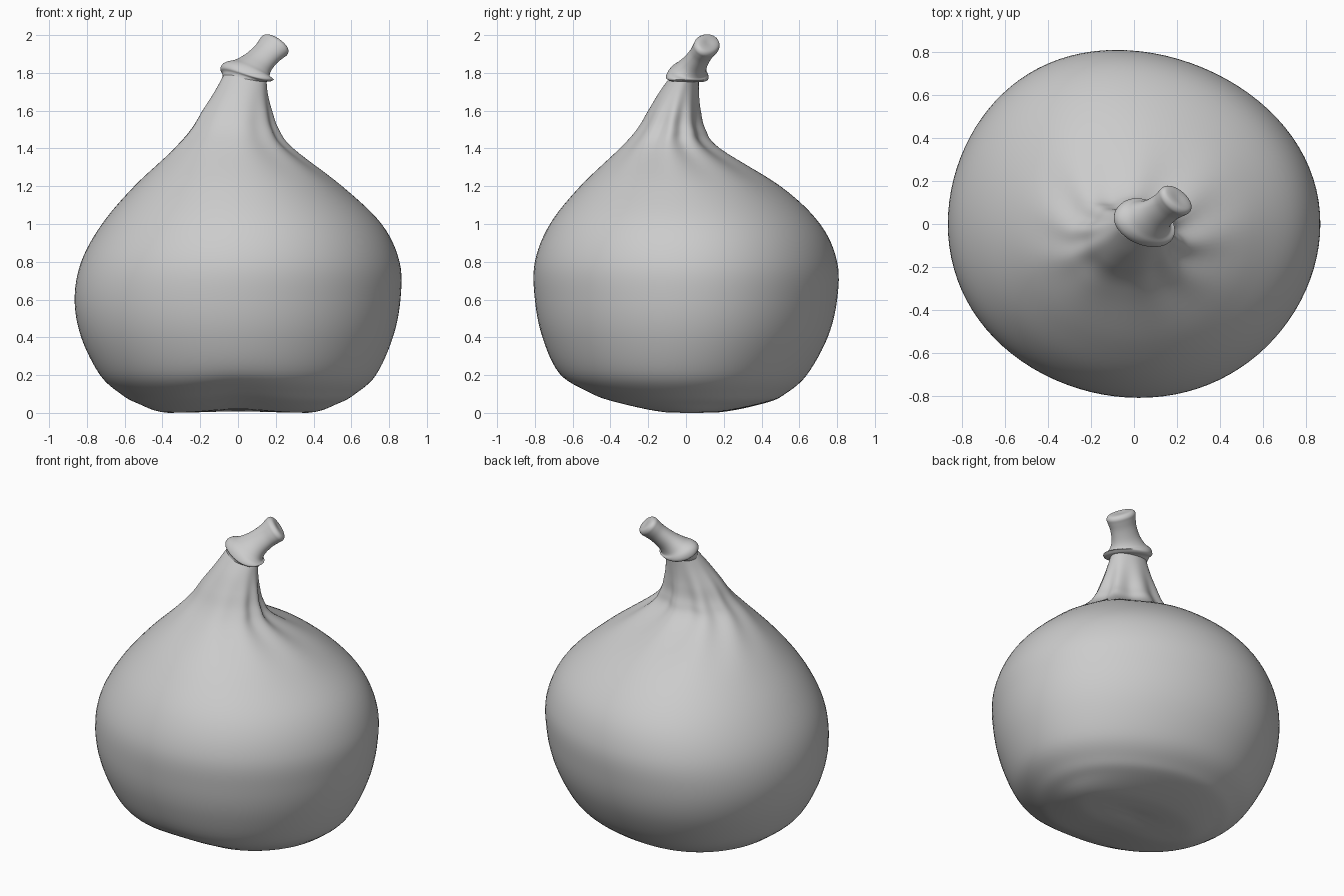
import bpy
import bmesh
from math import sin, cos, pi, exp
from mathutils import Vector

cube = bpy.data.objects.get("Cube")
if cube:
    bpy.data.objects.remove(cube, do_unlink=True)

SEGMENTS = 96

grey = bpy.data.materials.new("plain grey")
grey.use_nodes = True
grey.diffuse_color = (0.6, 0.6, 0.6, 1)
grey.node_tree.nodes["Principled BSDF"].inputs["Base Color"].default_value = grey.diffuse_color


def smooth_rows(rows, steps):
    """Catmull-Rom interpolation through the rows of a profile."""
    out = []
    for i in range(len(rows) - 1):
        quad = (rows[max(i - 1, 0)], rows[i], rows[i + 1], rows[min(i + 2, len(rows) - 1)])
        for s in range(steps):
            t = s / steps
            out.append([b + t / 2 * (c - a + t * (2 * a - 5 * b + 4 * c - d + t * (3 * (b - c) + d - a)))
                        for a, b, c, d in zip(*quad)])
    out.append(rows[-1])
    return out


def loft(name, rings):
    """Skin closed rings of points and cap both ends."""
    bm = bmesh.new()
    loops = [[bm.verts.new(p) for p in ring] for ring in rings]
    for low, high in zip(loops, loops[1:]):
        for i in range(len(low)):
            j = (i + 1) % len(low)
            bm.faces.new((low[i], low[j], high[j], high[i]))
    bm.faces.new(loops[0][::-1])
    bm.faces.new(loops[-1])
    bmesh.ops.recalc_face_normals(bm, faces=bm.faces)
    mesh = bpy.data.meshes.new(name)
    bm.to_mesh(mesh)
    bm.free()
    mesh.materials.append(grey)
    obj = bpy.data.objects.new(name, mesh)
    bpy.context.collection.objects.link(obj)
    for poly in mesh.polygons:
        poly.use_smooth = True


# Fruit body: height, then left/right and front/back limits
body_profile = [
    (0.01, -0.03, 0.03, -0.02, 0.03),
    (0.0, -0.37, 0.37, -0.17, 0.2),
    (0.05, -0.53, 0.53, -0.42, 0.43),
    (0.1, -0.62, 0.62, -0.54, 0.53),
    (0.2, -0.73, 0.73, -0.67, 0.64),
    (0.4, -0.83, 0.82, -0.76, 0.75),
    (0.6, -0.865, 0.86, -0.8, 0.8),
    (0.8, -0.83, 0.855, -0.8, 0.8),
    (1.0, -0.72, 0.76, -0.72, 0.71),
    (1.2, -0.55, 0.55, -0.56, 0.5),
    (1.4, -0.34, 0.28, -0.35, 0.17),
    (1.5, -0.25, 0.205, -0.26, 0.095),
    (1.6, -0.19, 0.175, -0.2, 0.075),
    (1.7, -0.125, 0.155, -0.14, 0.068),
    (1.79, -0.075, 0.15, -0.075, 0.068),
]


def body_point(row, angle):
    z, x0, x1, y0, y1 = row
    # Puckered folds round the neck, strongest at the back
    fade = exp(-((z - 1.48) / 0.16) ** 2)
    back = 0.5 + 0.5 * cos(angle - 1.1)
    fold = 1 + fade * (0.01 + 0.06 * back) * cos(9 * angle + 0.5 * sin(2 * angle))
    half = (x1 - x0) / 2
    # The back bulges slightly to one side
    skew = 0.1 * half * sin(angle) ** 2 * (0.4 + 0.6 * sin(angle))
    x = (x0 + x1) / 2 + half * cos(angle) * fold - skew
    y = (y0 + y1) / 2 + (y1 - y0) / 2 * sin(angle) * fold
    # Shallow valley under the base, opening to the front
    valley = max(0, 1 - z / 0.35) ** 2 * exp(-(x / 0.22) ** 2)
    return Vector((x, y, max(z, 0) + valley * (0.008 + 0.04 * min(1, max(0, -y) / 0.5))))


angles = [2 * pi * i / SEGMENTS for i in range(SEGMENTS)]
loft("fruit_body", [[body_point(row, a) for a in angles]
                    for row in smooth_rows(body_profile, 6)])

# Leaning stem: distance along its axis, wide radius, narrow radius, lean of the ring
axis = Vector((0.62, 0.44, 0.65)).normalized()
side = Vector((0.83, -0.45, -0.3))
base = Vector((0.055, 0.012, 1.8))

stem_profile = [
    (-0.07, 0.1, 0.065, 0.3),
    (-0.042, 0.122, 0.08, 0.35),
    (-0.03, 0.143, 0.097, 0.4),
    (-0.01, 0.149, 0.102, 0.45),
    (0.008, 0.14, 0.096, 0.55),
    (0.03, 0.11, 0.08, 0.7),
    (0.08, 0.087, 0.064, 0.9),
    (0.15, 0.08, 0.058, 1),
    (0.2, 0.087, 0.062, 1),
    (0.225, 0.09, 0.064, 1),
    (0.242, 0.078, 0.053, 1),
    (0.247, 0.05, 0.035, 1),
    (0.245, 0.01, 0.01, 1),
]


def stem_point(row, angle):
    d, rw, rn, lean = row
    normal = Vector((0, 0, 1)).lerp(axis, lean).normalized()
    wide = (side - normal * side.dot(normal)).normalized()
    narrow = normal.cross(wide)
    # Uneven collar rim, plain shaft
    rim = exp(-((d + 0.015) / 0.03) ** 2)
    k = 1 + 0.04 * rim * cos(3 * angle + 0.6)
    wave = 0.012 * rim * sin(2 * angle)
    return base + axis * d + normal * wave + wide * rw * k * cos(angle) + narrow * rn * k * sin(angle)


loft("stem", [[stem_point(row, a) for a in angles[::2]]
              for row in smooth_rows(stem_profile, 4)])
